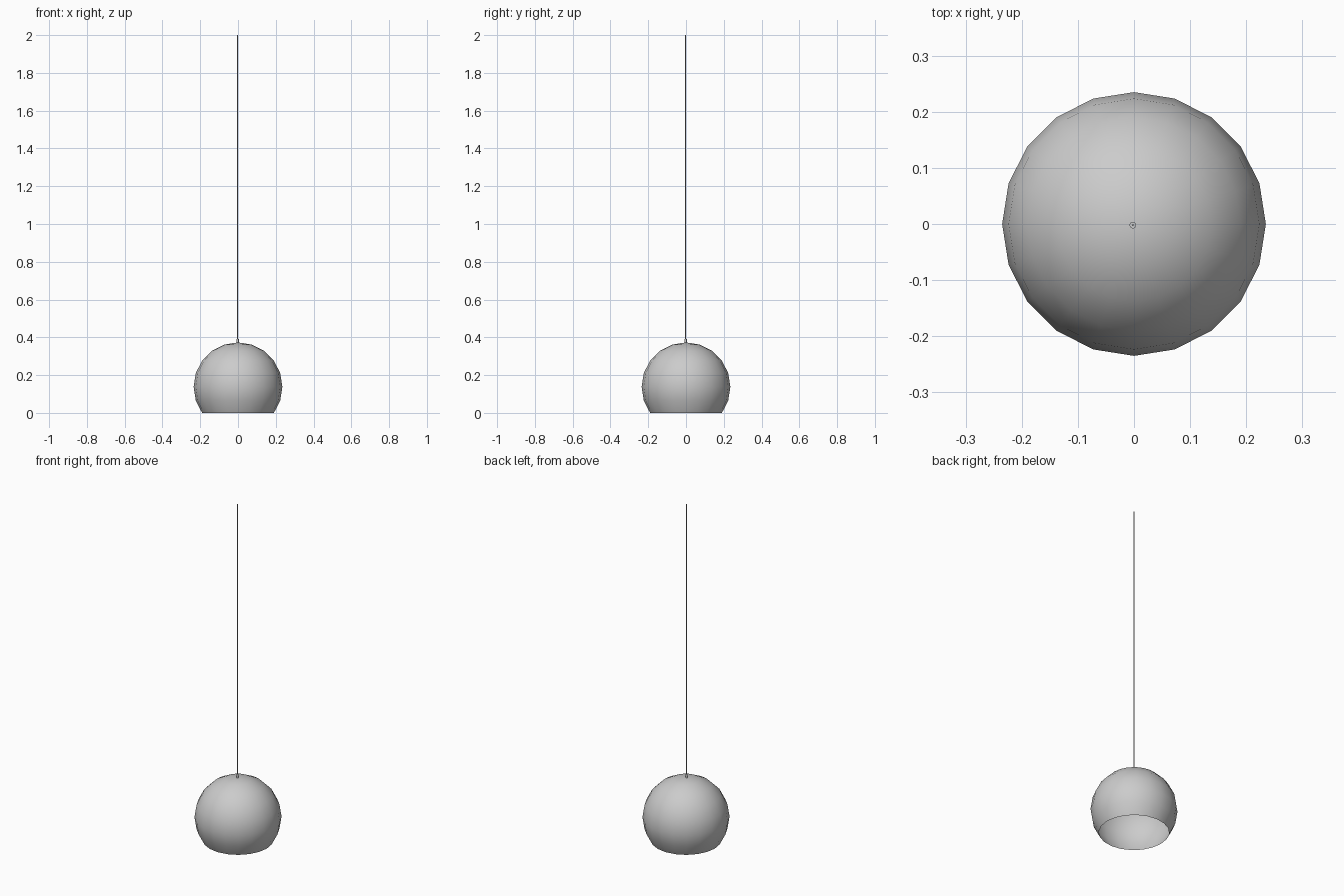
import bpy
import bmesh
from math import sin, cos, radians

cube = bpy.data.objects.get("Cube")
if cube:
    bpy.data.objects.remove(cube, do_unlink=True)

RADIUS = 0.235
SIDES = 20
CENTRE_Z = RADIUS * sin(radians(36))
OFFSET = -0.002

grey = bpy.data.materials.new("light grey")
grey.use_nodes = True
grey.diffuse_color = (0.6, 0.6, 0.6, 1)
grey.node_tree.nodes["Principled BSDF"].inputs["Base Color"].default_value = (0.6, 0.6, 0.6, 1)


def finish(bm, name, smooth_angle):
    mesh = bpy.data.meshes.new(name)
    bm.to_mesh(mesh)
    bm.free()
    obj = bpy.data.objects.new(name, mesh)
    bpy.context.collection.objects.link(obj)
    mesh.materials.append(grey)
    bpy.ops.object.select_all(action="DESELECT")
    obj.select_set(True)
    bpy.context.view_layer.objects.active = obj
    bpy.ops.object.shade_smooth_by_angle(angle=radians(smooth_angle))
    return obj


def rod(name, radius, sides, bottom, top):
    bm = bmesh.new()
    bmesh.ops.create_cone(bm, cap_ends=True, segments=sides, radius1=radius,
                          radius2=radius, depth=top - bottom)
    bmesh.ops.translate(bm, verts=bm.verts, vec=(OFFSET, OFFSET, (top + bottom) / 2))
    return finish(bm, name, 50)


# Globe shade, open below
bm = bmesh.new()
bmesh.ops.create_uvsphere(bm, u_segments=SIDES, v_segments=SIDES // 2, radius=RADIUS)
low = [v for v in bm.verts if v.co.z < -CENTRE_Z - 0.01]
bmesh.ops.delete(bm, geom=low, context="VERTS")
bmesh.ops.translate(bm, verts=bm.verts, vec=(0, 0, CENTRE_Z))
finish(bm, "globe_shade", 40)

# Cord grip and hanging cord
rod("cord_grip", 0.006, 12, 0.365, 0.392)
rod("hanging_cord", 0.002, 8, 0.385, 2.0)
